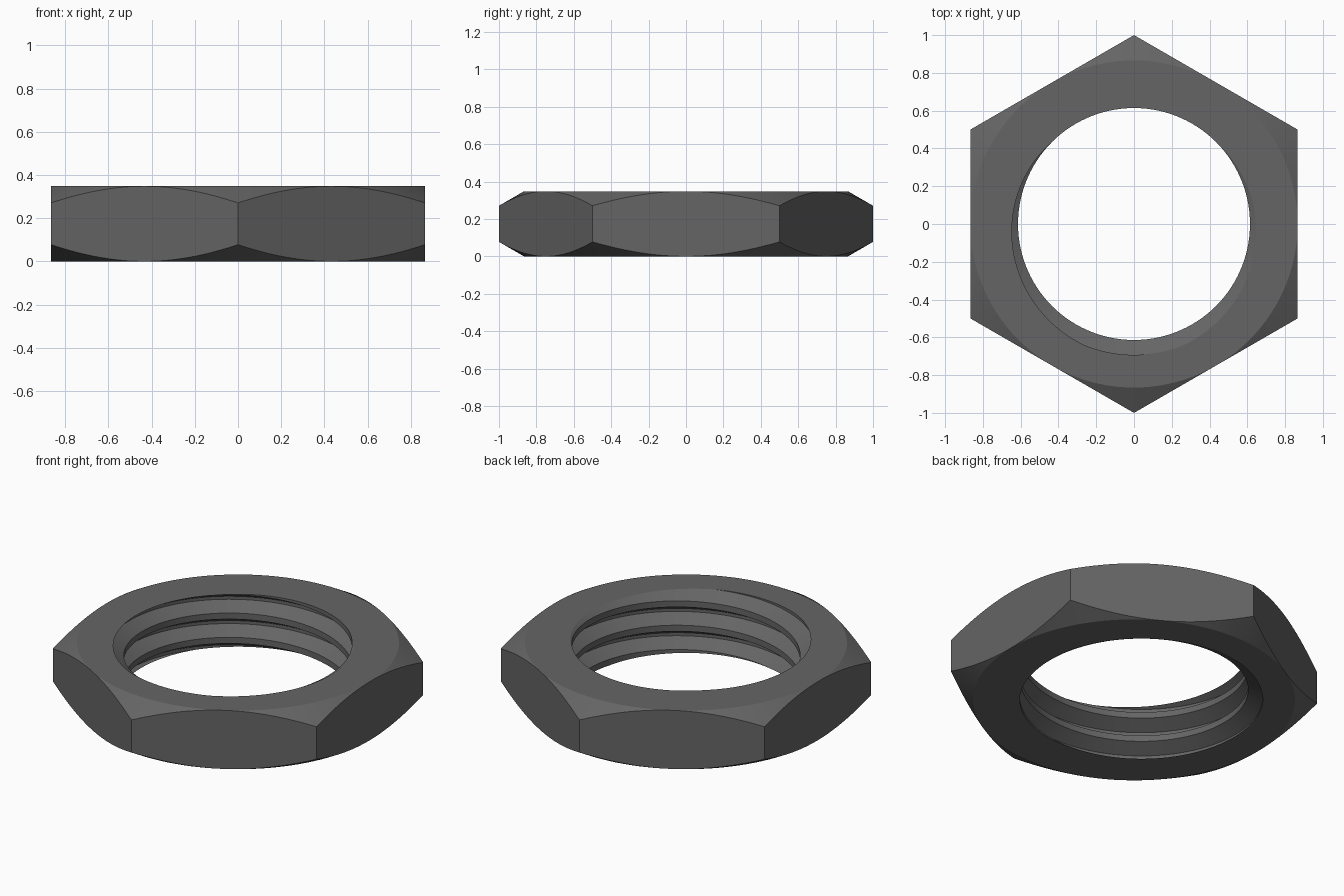
import bpy, bmesh, math

cube = bpy.data.objects.get("Cube")
if cube:
    bpy.data.objects.remove(cube, do_unlink=True)

H = 0.348                 # nut height
FLAT = math.sqrt(3) / 2   # centre to flat
MAJOR, MINOR = 0.693, 0.614
PITCH = 0.1443
N = 120                   # columns around the axis
TURNS = 6                 # thread is built too long, then trimmed

steel = bpy.data.materials.new("dark steel")
steel.use_nodes = True
colour = (0.13, 0.13, 0.13, 1)
steel.diffuse_color = colour
steel.node_tree.nodes["Principled BSDF"].inputs["Base Color"].default_value = colour


def skin(bm, columns):
    """Join neighbouring columns of points with quads."""
    cols = [[bm.verts.new(p) for p in c] for c in columns]
    for a, b in zip(cols, cols[1:]):
        for j in range(len(a) - 1):
            bm.faces.new((a[j], b[j], b[j + 1], a[j + 1]))


def polar(r, a, z):
    return (r * math.cos(a), r * math.sin(a), z)


bm = bmesh.new()

# Threaded bore: one groove profile per pitch, climbing one pitch per turn
groove = [(-3 / 8, MINOR), (-1 / 16, MAJOR), (1 / 16, MAJOR), (3 / 8, MINOR)]
columns = []
for i in range(N + 1):
    a = -math.pi / 2 + 2 * math.pi * i / N
    base = H + PITCH * (i / N - TURNS + 2)
    columns.append([polar(r, a, base + PITCH * (k + f))
                    for k in range(TURNS) for f, r in groove])
skin(bm, columns)
bmesh.ops.remove_doubles(bm, verts=bm.verts, dist=1e-5)
for z, side in ((0, -1), (H, 1)):
    bmesh.ops.bisect_plane(bm, geom=bm.verts[:] + bm.edges[:] + bm.faces[:],
                           dist=1e-6, plane_co=(0, 0, z),
                           plane_no=(0, 0, side), clear_outer=True)

# Hexagonal outside, with conical 30 degree chamfers cutting the corners
columns = []
for i in range(N + 1):
    a = 2 * math.pi * i / N
    off = (a + math.pi / 6) % (math.pi / 3) - math.pi / 6
    r = FLAT / math.cos(off)
    c = (r - FLAT) * math.tan(math.pi / 6)
    columns.append([polar(FLAT, a, 0), polar(r, a, c),
                    polar(r, a, H - c), polar(FLAT, a, H)])
skin(bm, columns)
bmesh.ops.remove_doubles(bm, verts=bm.verts, dist=2e-5)

# Flat ring faces at bottom and top
for z in (0, H):
    rim = [e for e in bm.edges if e.is_boundary
           and all(abs(v.co.z - z) < 1e-4 for v in e.verts)]
    bmesh.ops.triangle_fill(bm, edges=rim, use_beauty=True, normal=(0, 0, 1))
bmesh.ops.recalc_face_normals(bm, faces=bm.faces)

mesh = bpy.data.meshes.new("hex_nut")
bm.to_mesh(mesh)
bm.free()
mesh.materials.append(steel)
nut = bpy.data.objects.new("hex_nut", mesh)
bpy.context.collection.objects.link(nut)
bpy.ops.object.select_all(action='DESELECT')
nut.select_set(True)
bpy.context.view_layer.objects.active = nut
bpy.ops.object.shade_smooth_by_angle(angle=math.radians(20))
